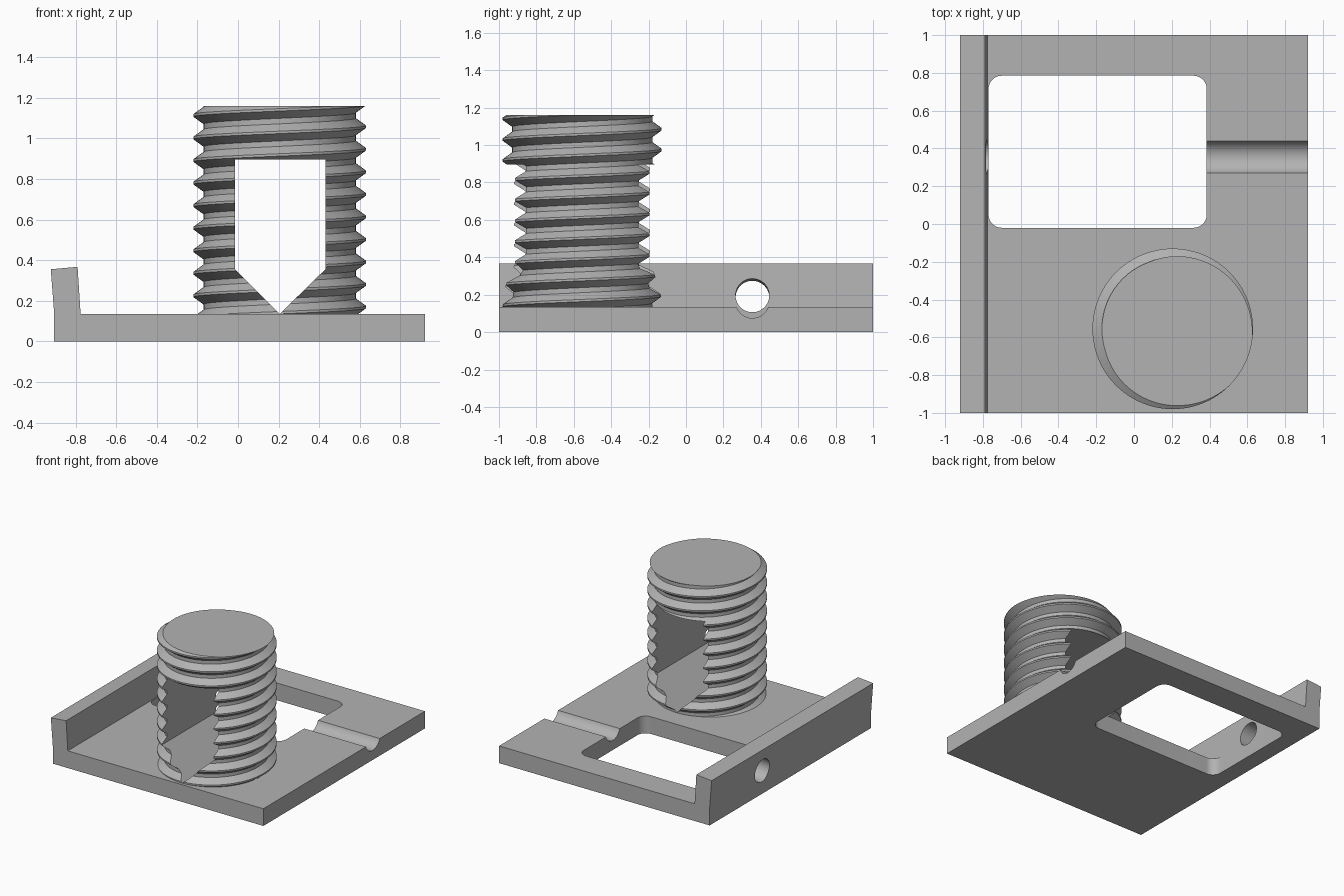
import bpy, bmesh
from math import cos, sin, pi, radians
from mathutils import Matrix, Vector

if "Cube" in bpy.data.objects:
    bpy.data.objects.remove(bpy.data.objects["Cube"], do_unlink=True)

grey = bpy.data.materials.new("plain grey")
grey.use_nodes = True
grey.diffuse_color = (0.45, 0.45, 0.45, 1)
grey.node_tree.nodes["Principled BSDF"].inputs["Base Color"].default_value = grey.diffuse_color


def make_object(name, bm):
    bmesh.ops.recalc_face_normals(bm, faces=bm.faces)
    mesh = bpy.data.meshes.new(name)
    bm.to_mesh(mesh)
    bm.free()
    mesh.materials.append(grey)
    obj = bpy.data.objects.new(name, mesh)
    bpy.context.collection.objects.link(obj)
    return obj


def extrude_outline(name, points, direction):
    """Solid made by sweeping a closed 3D outline along a vector."""
    bm = bmesh.new()
    face = bm.faces.new([bm.verts.new(p) for p in points])
    swept = bmesh.ops.extrude_face_region(bm, geom=[face])["geom"]
    verts = [v for v in swept if isinstance(v, bmesh.types.BMVert)]
    bmesh.ops.translate(bm, verts=verts, vec=direction)
    return make_object(name, bm)


def cylinder_along_x(name, center, radius, length, tilt=0):
    bm = bmesh.new()
    place = Matrix.Translation(center) @ Matrix.Rotation(radians(90 + tilt), 4, 'Y')
    bmesh.ops.create_cone(bm, cap_ends=True, segments=64, radius1=radius,
                          radius2=radius, depth=length, matrix=place)
    return make_object(name, bm)


def activate(obj):
    bpy.ops.object.select_all(action='DESELECT')
    obj.select_set(True)
    bpy.context.view_layer.objects.active = obj


def cut(obj, cutter):
    activate(obj)
    mod = obj.modifiers.new("cut", 'BOOLEAN')
    mod.operation, mod.solver, mod.object = 'DIFFERENCE', 'EXACT', cutter
    bpy.ops.object.modifier_apply(modifier=mod.name)
    bpy.data.objects.remove(cutter, do_unlink=True)


def smooth(obj):
    activate(obj)
    bpy.ops.object.shade_smooth_by_angle(angle=radians(25))


# Base plate with its leaning side wall, swept front to back
PLATE = 0.135
profile = [(-0.905, 0), (0.92, 0), (0.92, PLATE), (-0.775, PLATE),
           (-0.79, 0.367), (-0.922, 0.355), (-0.905, PLATE)]
base = extrude_outline("base_plate", [(x, -1, z) for x, z in profile], (0, 2, 0))

# Rounded window through the plate
corner = 0.07
window = []
for i, (x, y) in enumerate([(0.385, 0.785), (-0.77, 0.785), (-0.77, -0.02), (0.385, -0.02)]):
    cx = x - corner if x > 0 else x + corner
    cy = y - corner if y > 0 else y + corner
    for s in range(13):
        a = (i + s / 12) * pi / 2
        window.append((cx + corner * cos(a), cy + corner * sin(a), -0.1))
cut(base, extrude_outline("window_cutter", window, (0, 0, PLATE + 0.13)))

# Round hole square to the wall, and the groove opposite it
cut(base, cylinder_along_x("hole_cutter", (-0.845, 0.355, 0.19), 0.09, 0.3, tilt=-5))
cut(base, cylinder_along_x("groove_cutter", (0.65, 0.355, 0.165), 0.09, 0.8))
smooth(base)

# Threaded post: a helical profile welded turn to turn, trimmed flat
AXIS = Vector((0.205, -0.555, 0))
TOP, PITCH, STEPS = 1.16, 0.111, 96
ROOT, CREST = 0.375, 0.425
thread = [(ROOT, -0.042), (CREST, -0.006), (CREST, 0.006), (ROOT, 0.042)]
bm = bmesh.new()
rows = []
for k in range(STEPS * 14 + 1):
    a = 2 * pi * k / STEPS
    z = 1.057 - 11 * PITCH + PITCH * k / STEPS
    rows.append([bm.verts.new(AXIS + Vector((r * cos(a), r * sin(a), z + dz)))
                 for r, dz in thread])
for k in range(len(rows) - 1):
    strip = list(zip(rows[k], rows[k + 1]))
    if k + 1 + STEPS < len(rows):
        strip.append((rows[k + STEPS][0], rows[k + STEPS + 1][0]))
    for (p, q), (r, s) in zip(strip, strip[1:]):
        bm.faces.new((p, q, s, r))
for height, up in ((TOP, 1), (PLATE - 0.015, -1)):
    geom = bm.verts[:] + bm.edges[:] + bm.faces[:]
    bmesh.ops.bisect_plane(bm, geom=geom, plane_co=(0, 0, height),
                           plane_no=(0, 0, up), clear_outer=True)
    rim = [e for e in bm.edges if e.is_boundary
           and all(abs(v.co.z - height) < 1e-4 for v in e.verts)]
    bmesh.ops.contextual_create(bm, geom=rim)
post = make_object("threaded_post", bm)

# Pointed slot running through the post
slot = [(0.205, PLATE), (0.43, 0.355), (0.43, 0.895), (-0.015, 0.895), (-0.015, 0.355)]
cut(post, extrude_outline("slot_cutter", [(x, -1.2, z) for x, z in slot], (0, 1.3, 0)))
smooth(post)
